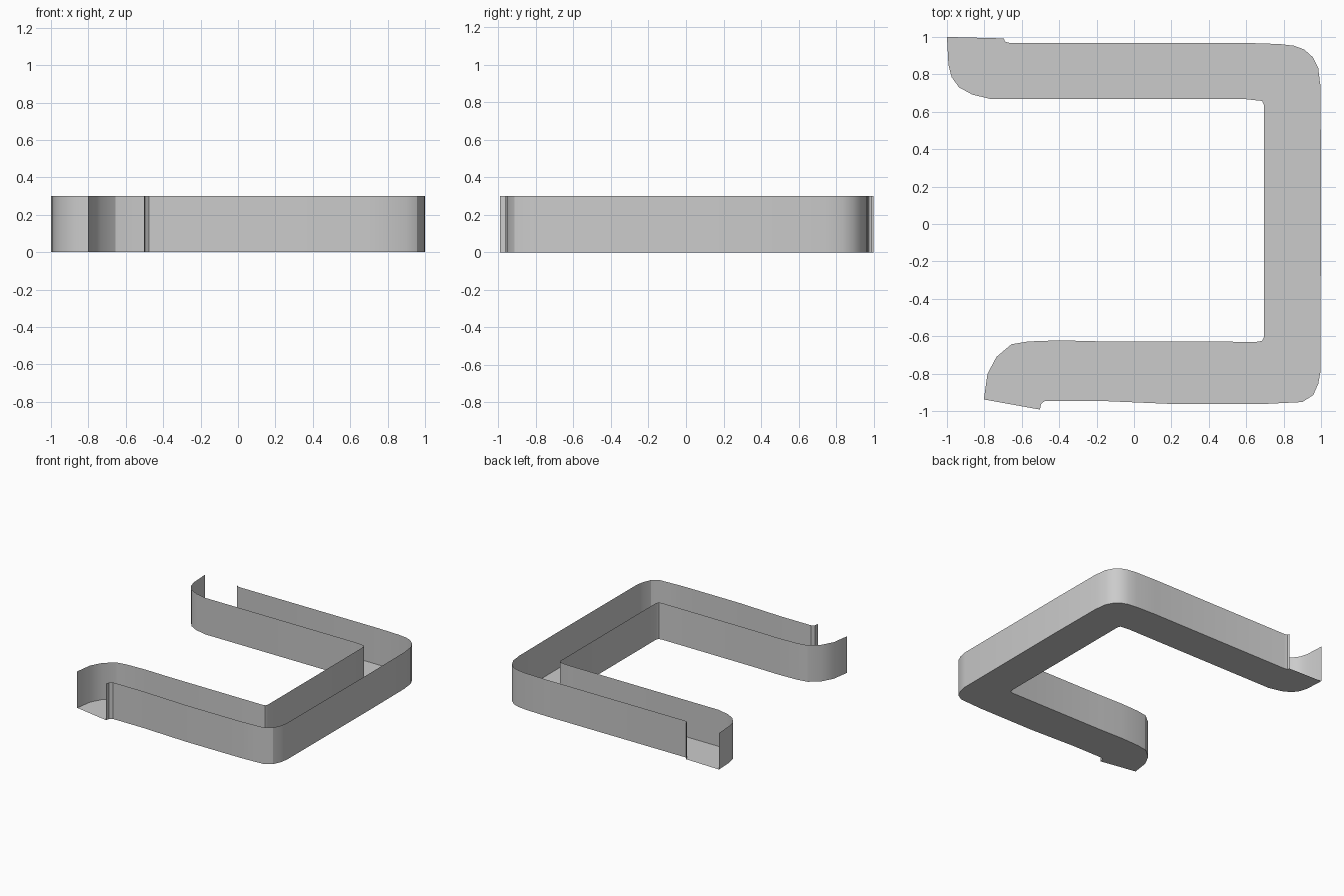
import bpy

if "Cube" in bpy.data.objects:
    bpy.data.objects.remove(bpy.data.objects["Cube"])

HEIGHT = 0.3

# Outer side of the channel, from the back-left end round to the front-left end
outer = [(-1, 1), (-0.695, 0.992), (-0.69, 0.975), (-0.665, 0.968), (0.6, 0.968), (0.78, 0.962),
         (0.855, 0.953), (0.91, 0.933), (0.955, 0.893), (0.985, 0.835), (0.993, 0.765),
         (0.997, 0.74), (1, 0.26), (0.997, -0.79), (0.985, -0.855), (0.958, -0.915),
         (0.9, -0.952), (0.7, -0.962), (0.2, -0.962), (-0.2, -0.945), (-0.475, -0.945),
         (-0.497, -0.962), (-0.503, -0.992)]
# Inner side, from the front-left end back to the back-left end
inner = [(-0.803, -0.938), (-0.783, -0.8), (-0.735, -0.71), (-0.655, -0.643), (-0.565, -0.628),
         (-0.4, -0.622), (-0.2, -0.627), (0.655, -0.63), (0.685, -0.625), (0.695, -0.605),
         (0.695, 0.635), (0.685, 0.658), (0.6, 0.667), (-0.765, 0.668), (-0.865, 0.692),
         (-0.935, 0.73), (-0.975, 0.785), (-0.992, 0.85), (-1, 1)]


def make(name, verts, faces):
    mesh = bpy.data.meshes.new(name)
    mesh.from_pydata(verts, [], faces)
    obj = bpy.data.objects.new(name, mesh)
    bpy.context.collection.objects.link(obj)
    return obj


def wall(name, path):
    """Thin upright wall along a plan path, softly shaded round its bends."""
    n = len(path)
    verts = [(x, y, z) for z in (0, HEIGHT) for x, y in path]
    faces = [(i + 1, i, n + i, n + i + 1) for i in range(n - 1)]
    obj = make(name, verts, faces)
    bpy.ops.object.select_all(action='DESELECT')
    obj.select_set(True)
    bpy.context.view_layer.objects.active = obj
    bpy.ops.object.shade_smooth_by_angle()


# Floor of the channel
plan = outer + inner[:-1]
make("channel_floor", [(x, y, 0) for x, y in plan], [tuple(range(len(plan)))[::-1]])

# Side walls; both ends stay open
wall("outer_wall", outer[1:])
wall("inner_wall", inner)
